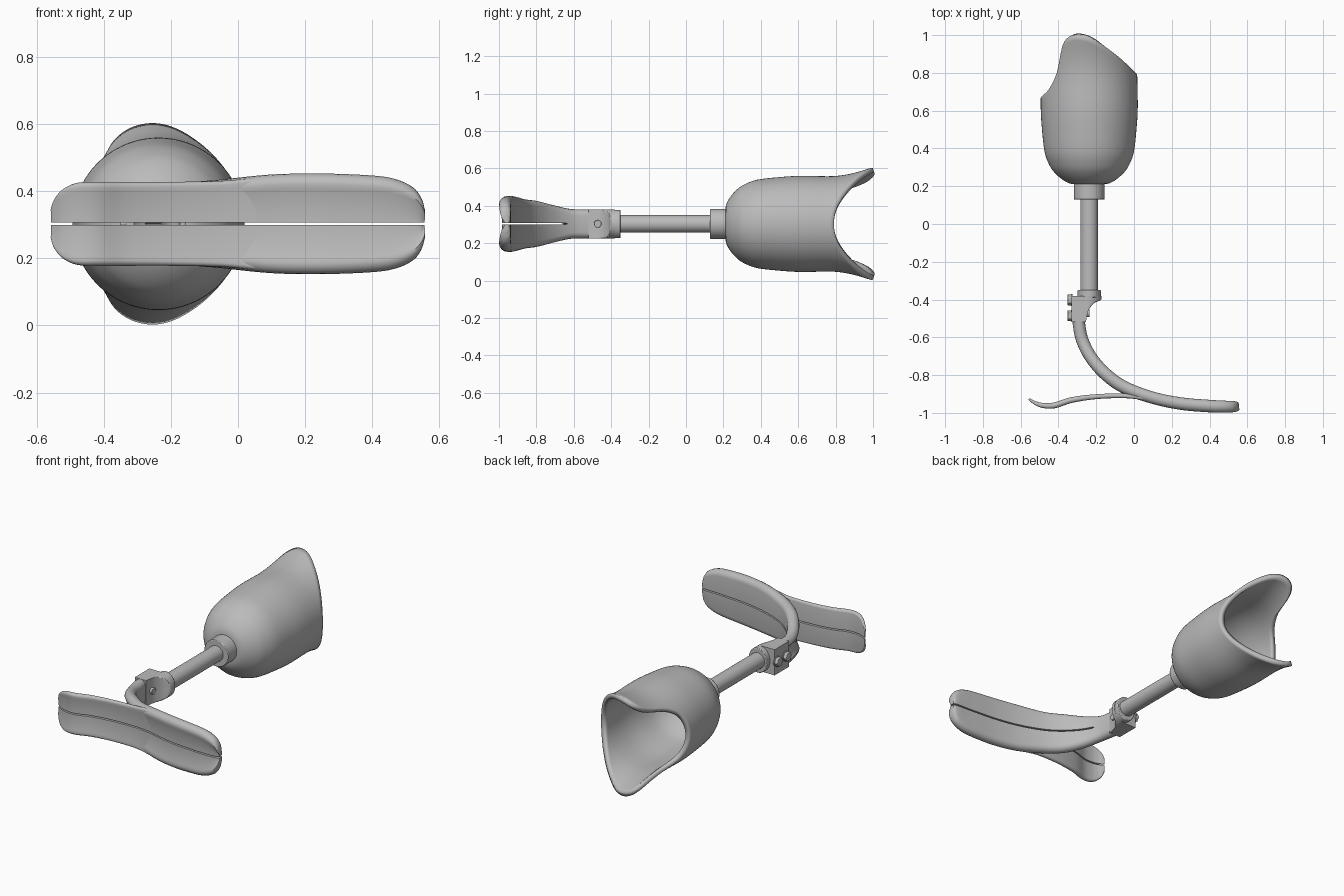
import bpy, bmesh, math
from mathutils import Vector, Matrix

if "Cube" in bpy.data.objects:
    bpy.data.objects.remove(bpy.data.objects["Cube"])

CX, CZ = -0.237, 0.303      # axis of the leg, running along y

grey = bpy.data.materials.new("mid grey")
grey.use_nodes = True
COLOR = (0.5, 0.5, 0.5, 1)
grey.diffuse_color = COLOR
grey.node_tree.nodes["Principled BSDF"].inputs["Base Color"].default_value = COLOR


def finish(name, bm, loc=(0, 0, 0), angle=35):
    bmesh.ops.recalc_face_normals(bm, faces=bm.faces)
    mesh = bpy.data.meshes.new(name)
    bm.to_mesh(mesh)
    bm.free()
    ob = bpy.data.objects.new(name, mesh)
    ob.location = loc
    mesh.materials.append(grey)
    bpy.context.collection.objects.link(ob)
    bpy.ops.object.select_all(action='DESELECT')
    ob.select_set(True)
    bpy.context.view_layer.objects.active = ob
    bpy.ops.object.shade_smooth_by_angle(angle=math.radians(angle))
    return ob


def smooth(rows, steps=6):
    """Catmull-Rom curve through rows of any length."""
    p = [Vector(r) for r in rows]
    p = [2 * p[0] - p[1]] + p + [2 * p[-1] - p[-2]]
    out = []
    for a, b, c, d in zip(p, p[1:], p[2:], p[3:]):
        for k in range(steps):
            t = k / steps
            out.append(0.5 * (2 * b + (c - a) * t + (2 * a - 5 * b + 4 * c - d) * t * t
                              + (3 * b - a - 3 * c + d) * t ** 3))
    return out + [p[-2]]


def lookup(table, x):
    if x <= table[0][0]:
        return table[0][1]
    for a, b in zip(table, table[1:]):
        if x <= b[0]:
            return a[1] + (b[1] - a[1]) * (x - a[0]) / max(b[0] - a[0], 1e-6)
    return table[-1][1]


def loft(rings, caps=(True, True)):
    bm = bmesh.new()
    loops = [[bm.verts.new(co) for co in ring] for ring in rings]
    for a, b in zip(loops, loops[1:]):
        for i in range(len(a)):
            j = (i + 1) % len(a)
            bm.faces.new((a[i], a[j], b[j], b[i]))
    for use, loop in zip(caps, (loops[0], loops[-1])):
        if use:
            bm.faces.new(loop)
    return bm


def cylinder(name, loc, axis, radius, depth, segments=48, scale_z=1, bevel=0.004):
    bm = bmesh.new()
    bmesh.ops.create_cone(bm, cap_ends=True, segments=segments, radius1=radius,
                          radius2=radius, depth=depth)
    turn = Matrix.Rotation(math.pi / 2, 4, 'X' if axis == 'y' else 'Y')
    bmesh.ops.transform(bm, matrix=Matrix.Diagonal((1, 1, scale_z, 1)) @ turn, verts=bm.verts)
    ob = finish(name, bm, loc)
    mod = ob.modifiers.new("soft edges", 'BEVEL')
    mod.width, mod.segments, mod.limit_method = bevel, 2, 'ANGLE'
    return ob


# Socket: dome that opens into a cup with two tall flared sides
radius = smooth([(.21, .07), (.215, .105), (.235, .142), (.27, .182), (.31, .21), (.38, .236),
                 (.5, .25), (.62, .257), (.8, .254), (1, .256)])
flare = smooth([(.62, 0), (.75, 0), (.82, .004), (.9, .018), (1, .047)])
rim = smooth([(-.494, .67), (-.45, .715), (-.41, .8), (-.39, .9), (-.37, .965), (-.33, .997),
              (-.27, .997), (-.2, .97), (-.1, .9), (-.03, .84), (.02, .79)])
SIDES, RINGS = 128, 44
rings = []
for k in range(RINGS + 1):
    ring = []
    for s in range(SIDES):
        c, sn = math.cos(math.tau * s / SIDES), math.sin(math.tau * s / SIDES)
        y = .21 + (lookup(rim, CX + .256 * c) - .21) * (k / RINGS) ** 1.6
        r = lookup(radius, y)
        ring.append((CX + r * c, y, CZ + (r + lookup(flare, y)) * sn))
    rings.append(ring)
socket = finish("socket", loft(rings, (True, False)), angle=40)
shell = socket.modifiers.new("wall", 'SOLIDIFY')
shell.thickness, shell.offset = 0.028, -1

# Collar, tube and clamp along the axis
cylinder("socket_collar", (CX, .172, CZ), 'y', .081, .085)
cylinder("shin_tube", (CX, -.12, CZ), 'y', .047, .53)
cylinder("tube_clamp", (CX, -.37, CZ), 'y', .062, .04, scale_z=1.22)

# Bracket: concave profile whose flange is rounded off towards the toe side
profile = smooth([(-.172, -.385), (-.175, -.402), (-.212, -.42), (-.242, -.46), (-.255, -.52)], 5)
profile = [(-.33, -.52), (-.33, -.38), (-.172, -.38)] + [tuple(p) for p in profile]
rings = []
for k in range(25):
    z = -.078 * math.cos(math.pi * k / 24)
    limit = -.25 + math.sqrt(max(.078 ** 2 - z * z, 0))
    rings.append([(min(x, limit), y, z) for x, y in profile])
finish("ankle_bracket", loft(rings), (0, 0, CZ), 40)

# Bolts through the bracket
for label, y in (("upper", -.402), ("lower", -.486)):
    cylinder(label + "_bolt_head", (-.34, y, CZ), 'x', .029, .024, 6, bevel=.003)
    cylinder(label + "_bolt_washer", (-.33, y, CZ), 'x', .031, .008, 32, bevel=.001)
cylinder("bracket_screw", (-.25, -.472, CZ), 'x', .02, .03, 24, bevel=.002)


def blade(name, stations, hollow, slit_from):
    """Mirrored half blades; stations hold x, y, half width, thickness."""
    path = smooth(stations, 7)
    rings = []
    for i, (x, y, w, t) in enumerate(path):
        d = path[min(i + 1, len(path) - 1)] - path[max(i - 1, 0)]
        normal = Vector((-d[1], d[0])).normalized()
        gap = .004 if i >= slit_from * (len(path) - 1) else 0
        r = t / 2
        flat = w - r
        section = []
        for k in range(9):      # sole side, dished towards the middle
            u = k / 8
            section.append((gap + (flat - gap) * u, -r + min(hollow, t * .35) * (1 - u * u)))
        for k in range(1, 8):   # rounded edge
            a = -math.pi / 2 + math.pi * k / 8
            section.append((flat + r * math.cos(a), r * math.sin(a)))
        section += [(flat, r), (gap, r)]
        rings.append([(x + normal.x * n, y + normal.y * n, z) for z, n in section])
    ob = finish(name, loft(rings), (0, 0, CZ), 40)
    mirror = ob.modifiers.new("other half", 'MIRROR')
    mirror.use_axis = (False, False, True)
    mirror.merge_threshold = .0005


blade("toe_blade", [
    (-.295, -.48, .078, .066), (-.29, -.54, .078, .066), (-.272, -.62, .08, .066),
    (-.225, -.71, .1, .066), (-.15, -.795, .122, .067), (-.05, -.865, .132, .067),
    (.1, -.92, .147, .064), (.25, -.951, .15, .066), (.4, -.964, .144, .066),
    (.47, -.967, .133, .064), (.52, -.967, .11, .06), (.545, -.966, .08, .052),
    (.556, -.965, .045, .036)], .015, .2)

blade("heel_blade", [
    (-.556, -.926, .045, .008), (-.545, -.934, .075, .014), (-.52, -.949, .104, .02),
    (-.48, -.961, .122, .027), (-.42, -.96, .125, .031), (-.33, -.932, .125, .03),
    (-.2, -.914, .125, .026), (-.05, -.91, .128, .024), (.06, -.922, .138, .024),
    (.14, -.938, .14, .02)], .01, 0)
